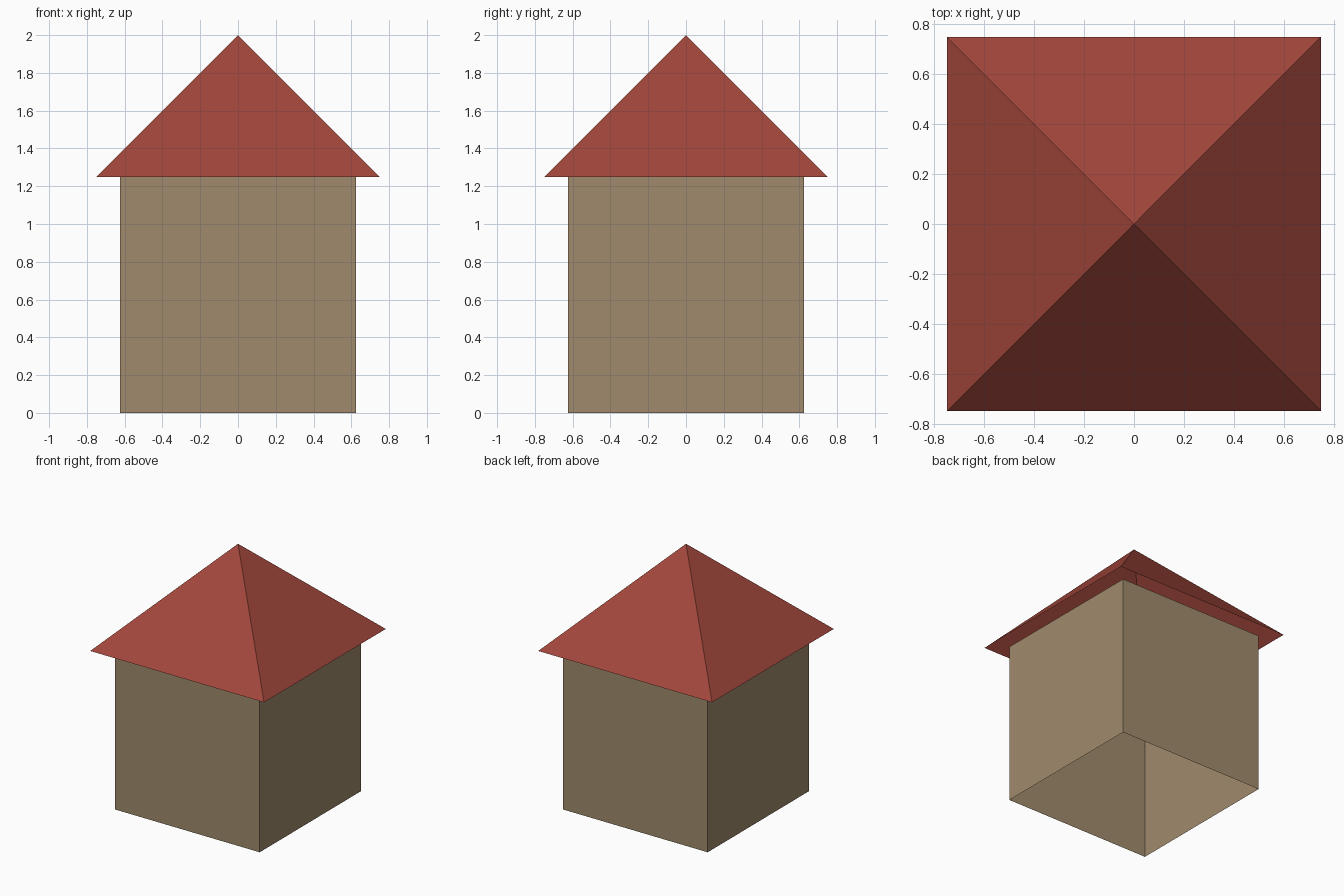
import bpy, bmesh
from math import pi, sqrt
from mathutils import Matrix

if "Cube" in bpy.data.objects:
    bpy.data.objects.remove(bpy.data.objects["Cube"])


def square_shell(name, half_bottom, half_top, z0, z1, color):
    """Four-sided open shell: a prism, or a pyramid when half_top is 0."""
    bm = bmesh.new()
    bmesh.ops.create_cone(
        bm, cap_ends=False, segments=4,
        radius1=half_bottom * sqrt(2), radius2=half_top * sqrt(2), depth=z1 - z0,
        matrix=Matrix.Translation((0, 0, (z0 + z1) / 2)) @ Matrix.Rotation(pi / 4, 4, 'Z'))
    bmesh.ops.remove_doubles(bm, verts=bm.verts, dist=1e-4)
    bm.normal_update()
    # make sure the sides face outward
    flip = [f for f in bm.faces
            if f.normal.xy.dot(f.calc_center_median().xy) < 0]
    bmesh.ops.reverse_faces(bm, faces=flip)
    mesh = bpy.data.meshes.new(name)
    bm.to_mesh(mesh)
    bm.free()
    mat = bpy.data.materials.new(name + "_color")
    mat.diffuse_color = color
    mat.use_nodes = True
    mat.node_tree.nodes["Principled BSDF"].inputs["Base Color"].default_value = mat.diffuse_color
    mesh.materials.append(mat)
    obj = bpy.data.objects.new(name, mesh)
    bpy.context.collection.objects.link(obj)
    return obj


# walls: open at the bottom and under the roof
square_shell("walls", 0.625, 0.625, 0.0, 1.25, (0.35, 0.26, 0.15, 1))
# overhanging pyramid roof, open underneath
square_shell("roof", 0.75, 0.0, 1.25, 2.0, (0.36, 0.062, 0.044, 1))
